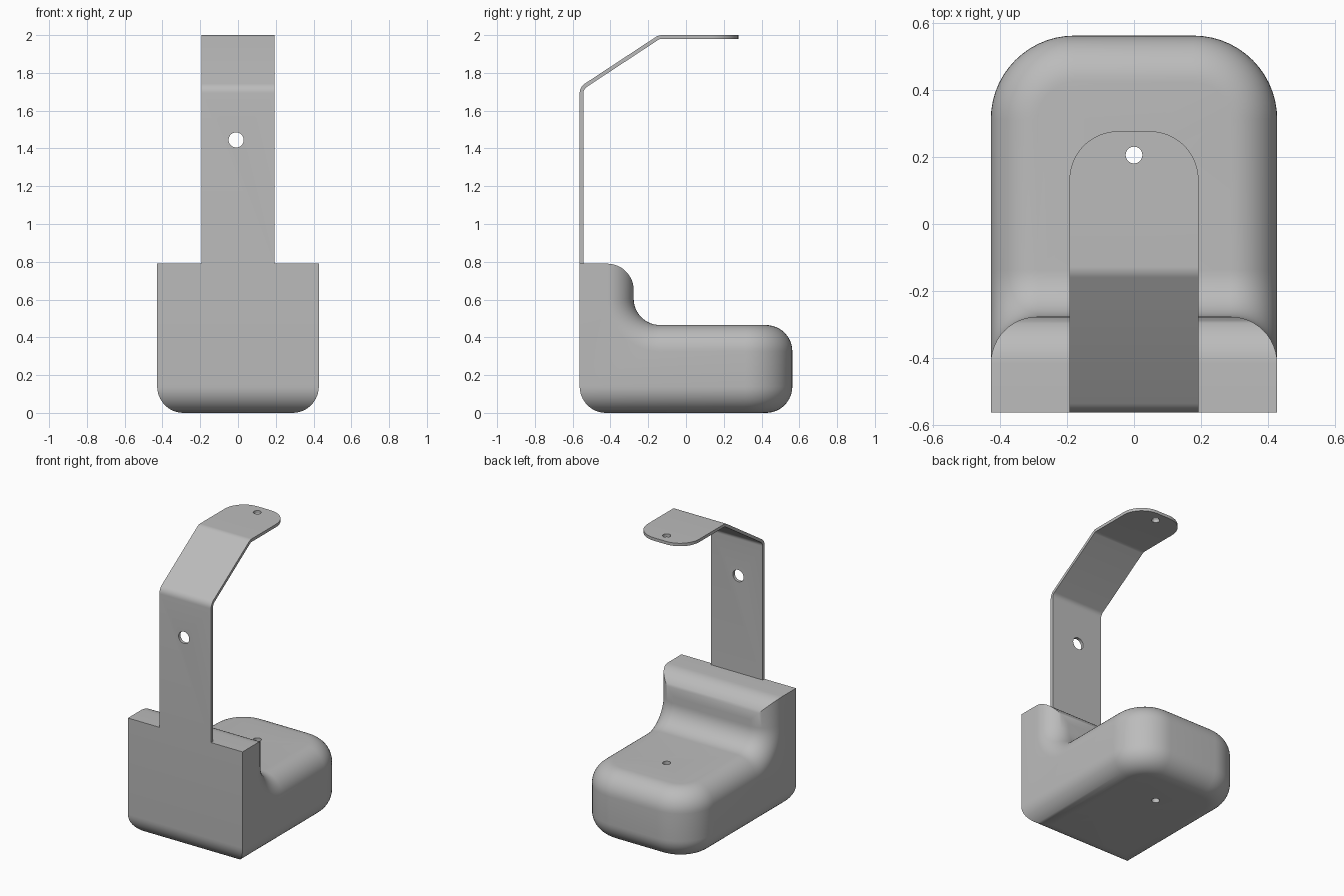
import bpy, bmesh, math
from mathutils import Vector

if "Cube" in bpy.data.objects:
    bpy.data.objects.remove(bpy.data.objects["Cube"])

W, D, H, SLAB = 0.428, 0.563, 0.79, 0.465   # half width, half depth, heights
STEP, R, R_BACK = -0.277, 0.14, 0.25        # step position and fillet radii
BW, T = 0.193, 0.02                         # bracket half width and thickness

grey = bpy.data.materials.new("grey")
grey.diffuse_color = (0.5, 0.5, 0.5, 1)
grey.use_nodes = True
grey.node_tree.nodes["Principled BSDF"].inputs["Base Color"].default_value = grey.diffuse_color


def extrude_profile(points, half_width):
    """Extrude a (y, z) outline along x."""
    bm = bmesh.new()
    face = bm.faces.new([bm.verts.new((-half_width, y, z)) for y, z in points])
    out = bmesh.ops.extrude_face_region(bm, geom=[face])
    moved = [g for g in out["geom"] if isinstance(g, bmesh.types.BMVert)]
    bmesh.ops.translate(bm, verts=moved, vec=(2 * half_width, 0, 0))
    bmesh.ops.recalc_face_normals(bm, faces=bm.faces)
    return bm


def bevel(bm, test, radius, segments):
    edges = [e for e in bm.edges if test(e)]
    bmesh.ops.bevel(bm, geom=edges, offset=radius, segments=segments, profile=0.5,
                    affect='EDGES', offset_type='OFFSET', clamp_overlap=False)


def along(e, axis):
    d = e.verts[1].co - e.verts[0].co
    return abs(d[axis]) > 0.99 * d.length


def mid(e):
    return (e.verts[0].co + e.verts[1].co) / 2


def finish(bm, name):
    mesh = bpy.data.meshes.new(name)
    bm.to_mesh(mesh)
    bm.free()
    ob = bpy.data.objects.new(name, mesh)
    bpy.context.collection.objects.link(ob)
    mesh.materials.append(grey)
    return ob


def drill(ob, location, radius, depth, rotation=(0, 0, 0)):
    """Cut a round hole through an object."""
    bpy.ops.mesh.primitive_cylinder_add(vertices=32, radius=radius, depth=depth,
                                        location=location, rotation=rotation)
    cutter = bpy.context.object
    mod = ob.modifiers.new("hole", 'BOOLEAN')
    mod.operation, mod.solver, mod.object = 'DIFFERENCE', 'EXACT', cutter
    bpy.context.view_layer.objects.active = ob
    bpy.ops.object.modifier_apply(modifier=mod.name)
    bpy.data.objects.remove(cutter)


def smooth(ob):
    bpy.ops.object.select_all(action='DESELECT')
    ob.select_set(True)
    bpy.context.view_layer.objects.active = ob
    bpy.ops.object.shade_smooth_by_angle(angle=math.radians(30))


# Stepped body: L profile, rounded back corners and inner corner first
bm = extrude_profile([(-D, 0), (D, 0), (D, SLAB), (STEP, SLAB), (STEP, H), (-D, H)], W)
bevel(bm, lambda e: along(e, 2) and mid(e).y > D - 0.01, R_BACK, 14)
bevel(bm, lambda e: along(e, 0) and abs(mid(e).y - STEP) < 0.01
      and abs(mid(e).z - SLAB) < 0.01, R, 14)


# Then every hard edge except the front outline and the upper block's side rims
def soft(e):
    m = mid(e)
    if e.calc_face_angle(0) < math.radians(40):
        return False
    if m.y < -D + 0.01 and m.z > 0.01:
        return False
    return not (m.z > H - 0.01 and along(e, 1))


bevel(bm, soft, R, 12)
body = finish(bm, "body")
drill(body, (0, 0.206, 0.23), 0.025, 1.0)
smooth(body)

# Bent strap: outer path with rounded bends, offset inwards by its thickness
path = [Vector(p) for p in ((-D, H), (-D, 1.725), (-0.145, 2.0), (0.277, 2.0))]
outer, inner = [path[0]], [path[0] + Vector((T, 0))]
for a, b, c in zip(path, path[1:], path[2:]):
    u, v = (a - b).normalized(), (c - b).normalized()
    half = u.angle(v) / 2
    r = 0.06
    centre = b + (u + v).normalized() * r / math.sin(half)
    s = (b + u * r / math.tan(half) - centre).normalized()
    e = (b + v * r / math.tan(half) - centre).normalized()
    for i in range(7):
        n = s.slerp(e, i / 6)
        outer.append(centre + n * r)
        inner.append(centre + n * (r - T))
outer.append(path[-1])
inner.append(path[-1] - Vector((0, T)))
bm = extrude_profile(outer + inner[::-1], BW)
bevel(bm, lambda e: along(e, 2) and mid(e).y > 0.27, 0.145, 12)
bracket = finish(bm, "bracket")
drill(bracket, (0, 0.206, 2.0), 0.025, 0.2)
drill(bracket, (-0.01, -D, 1.445), 0.04, 0.2, (math.pi / 2, 0, 0))
smooth(bracket)
